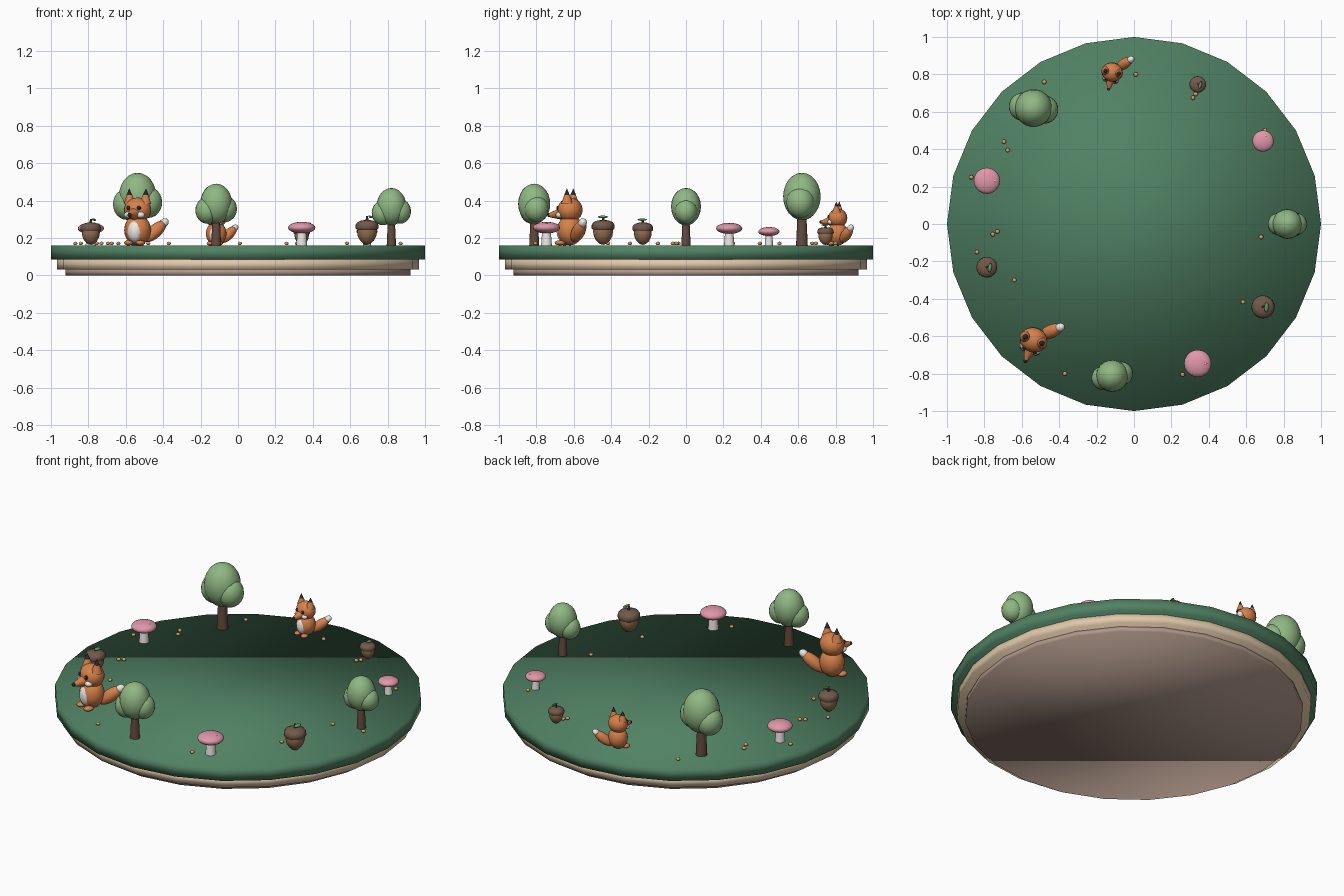
import bpy, bmesh, math
from mathutils import Matrix, Vector

if "Cube" in bpy.data.objects:
    bpy.data.objects.remove(bpy.data.objects["Cube"])

COL = dict(grass=(.08, .22, .125), cream=(.75, .58, .40), base=(.43, .31, .25),
           leaf=(.28, .48, .23), trunk=(.13, .07, .05), pink=(.75, .31, .40),
           white=(.85, .82, .78), nut=(.30, .16, .08), nutcap=(.17, .10, .07),
           orange=(.68, .22, .07), dark=(.02, .02, .025), gold=(.68, .38, .13),
           sprig=(.12, .35, .16))
MATS = {}
for k, c in COL.items():
    MATS[k] = bpy.data.materials.new(k)
    MATS[k].diffuse_color = (*c, 1)

GROUND = 0.16


def finish(bm, name, mat, M, sharp=None):
    bm.transform(M)
    bmesh.ops.recalc_face_normals(bm, faces=bm.faces)
    me = bpy.data.meshes.new(name)
    bm.to_mesh(me)
    bm.free()
    me.materials.append(MATS[mat])
    ob = bpy.data.objects.new(name, me)
    bpy.context.collection.objects.link(ob)
    me.shade_smooth()
    if sharp:
        me.set_sharp_from_angle(angle=math.radians(sharp))
    return ob


def ball(name, mat, M, loc, size, rot=None, seg=20, rings=12):
    bm = bmesh.new()
    bmesh.ops.create_uvsphere(bm, u_segments=seg, v_segments=rings, radius=1)
    R = rot if rot else Matrix.Identity(4)
    return finish(bm, name, mat, M @ Matrix.Translation(loc) @ R @ Matrix.Diagonal((*size, 1)))


def cone(name, mat, M, a, b, r1, r2, seg=16, sharp=40):
    # tapered cylinder between points a and b
    a, b = Vector(a), Vector(b)
    bm = bmesh.new()
    bmesh.ops.create_cone(bm, cap_ends=True, segments=seg, radius1=r1, radius2=r2, depth=(b - a).length)
    R = (b - a).to_track_quat('Z', 'Y').to_matrix().to_4x4()
    if abs((b - a).normalized().z) > .9999:
        R = Matrix.Identity(4)
    return finish(bm, name, mat, M @ Matrix.Translation((a + b) / 2) @ R, sharp)


def lathe(name, mat, M, prof, seg=20):
    bm = bmesh.new()
    vs = [bm.verts.new((r, 0, z)) for r, z in prof]
    es = [bm.edges.new(p) for p in zip(vs, vs[1:])]
    bmesh.ops.spin(bm, geom=vs + es, axis=(0, 0, 1), cent=(0, 0, 0), steps=seg, angle=math.tau)
    bmesh.ops.remove_doubles(bm, verts=bm.verts, dist=1e-5)
    return finish(bm, name, mat, M, 45)


def tree(M):
    cone("tree_trunk", "trunk", M, (0, 0, 0), (0, 0, .15), .025, .018)
    ball("tree_crown", "leaf", M, (0, 0, .207), (.08, .08, .1))
    for s in (-1, 1):
        ball("tree_side_crown", "leaf", M, (.045 * s, 0, .178 + .004 * s), (.06, .06, .066))


def mushroom(M):
    cone("mushroom_stem", "white", M, (0, 0, 0), (0, 0, .09), .029, .022)
    ball("mushroom_cap", "pink", M, (0, 0, .095), (.073, .073, .031))
    ball("mushroom_spot", "white", M, (.043, 0, .119), (.006, .006, .003), None, 8, 6)


def acorn(M):
    lathe("acorn_nut", "nut", M, [(0, .003), (.018, .008), (.036, .025), (.048, .048), (.052, .07), (.05, .09), (0, .095)])
    lathe("acorn_cap", "nutcap", M, [(0, .083), (.055, .083), (.06, .09), (.059, .108), (.05, .121), (.028, .13), (0, .132)])
    cone("acorn_stem", "trunk", M, (0, 0, .128), (0, 0, .152), .007, .006, 8)
    ball("acorn_leaf", "sprig", M, (.018, 0, .148), (.012, .027, .006), Matrix.Rotation(.35, 4, 'Y'), 10, 6)


def fox(M):
    ball("fox_body", "orange", M, (0, 0, .082), (.072, .068, .082))
    ball("fox_belly", "white", M, (0, -.036, .077), (.043, .038, .06))
    ball("fox_head", "orange", M, (0, 0, .19), (.074, .066, .066))
    # snout and nose
    cone("fox_snout", "orange", M, (0, -.045, .17), (0, -.115, .162), .034, .012)
    ball("fox_nose", "dark", M, (0, -.12, .163), (.012, .011, .011), None, 10, 8)
    for s in (-1, 1):
        ball("fox_cheek", "white", M, (.034 * s, -.046, .163), (.025, .022, .018), None, 12, 8)
        ball("fox_eye", "dark", M, (.03 * s, -.058, .2), (.011, .009, .012), None, 10, 8)
        ball("fox_foot", "orange", M, (.034 * s, -.045, .014), (.024, .03, .014), None, 12, 8)
        cone("fox_ear", "orange", M, (.044 * s, 0, .222), (.047 * s, 0, .274), .033, .013, 12)
        cone("fox_ear_tip", "dark", M, (.047 * s, 0, .27), (.048 * s, 0, .305), .015, 0, 12)
    # tail
    d = Vector((.09, .09, .105))
    R = d.to_track_quat('Z', 'Y').to_matrix().to_4x4()
    ball("fox_tail", "orange", M, (.07, .075, .075), (.036, .036, .08), R)
    ball("fox_tail_tip", "white", M, (.107, .112, .119), (.023, .023, .03), R, 14, 10)


# stepped round base
I = Matrix.Identity(4)
for name, mat, z0, z1, r in (("base_foot", "base", 0, .032, .922), ("base_ring", "cream", .03, .086, .968),
                             ("grass_disc", "grass", .084, GROUND, 1.0)):
    cone(name, mat, I, (0, 0, z0), (0, 0, z1), r, r, 24, None)

# eleven pieces evenly spaced around the rim: builder, scale, turn in degrees
PIECES = [(tree, 1, 0), (mushroom, .78, 60), (acorn, .74, -15), (fox, .77, -12),
          (tree, 1.265, -8), (mushroom, .96, 0), (acorn, .93, -10), (fox, 1, -21),
          (tree, 1.075, 14), (mushroom, 1, 0), (acorn, 1.03, -5)]
for i, (build, s, turn) in enumerate(PIECES):
    a = math.tau * i / len(PIECES)
    build(Matrix.Translation((.82 * math.cos(a), .82 * math.sin(a), GROUND))
          @ Matrix.Rotation(math.radians(turn), 4, 'Z') @ Matrix.Scale(s, 4))

# scattered pebbles
PEBBLES = [(.01, .8), (-.48, .76), (-.695, .44), (-.675, .395), (-.87, .25), (-.73, -.04), (-.755, -.055),
           (-.84, -.15), (-.64, -.3), (-.37, -.8), (.26, -.805), (.583, -.417), (.68, -.07), (.7, .5),
           (.33, .695), (.315, .675), (.87, -.05)]
for x, y in PEBBLES:
    ball("pebble", "gold", I, (x, y, .171), (.012, .012, .009), None, 10, 6)

for m in bpy.data.materials:
    if m.users and not m.is_grease_pencil:
        m.use_nodes = True
        m.node_tree.nodes["Principled BSDF"].inputs["Base Color"].default_value = m.diffuse_color
